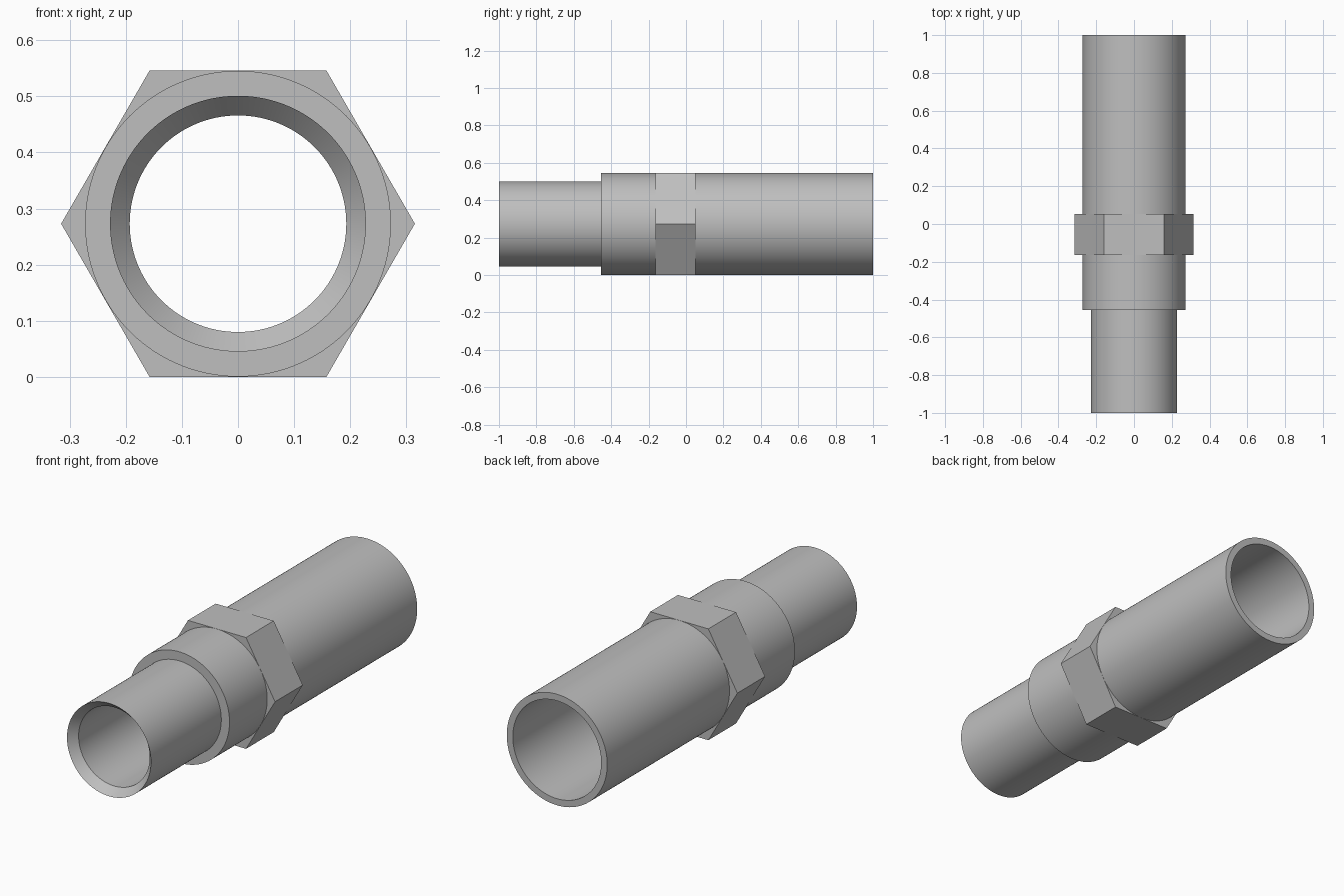
import bpy, bmesh, math

cube = bpy.data.objects.get("Cube")
if cube:
    bpy.data.objects.remove(cube, do_unlink=True)

SEGMENTS = 120
APOTHEM = 0.273      # half the width across the nut flats
TUBE_R = 0.2725      # outer radius of the large tube
AXIS_Z = APOTHEM

steel = bpy.data.materials.new("steel_grey")
steel.use_nodes = True
colour = (0.52, 0.52, 0.52, 1)
steel.diffuse_color = colour
steel.node_tree.nodes["Principled BSDF"].inputs["Base Color"].default_value = colour


def round_radius(radius, angle):
    return radius


def hex_radius(radius, angle):
    """Stretch the outer wall to a hexagon with corners at the sides."""
    if radius < APOTHEM:
        return radius
    step = math.pi / 3
    return radius / math.cos(angle % step - step / 2)


def sweep_ring(name, profile, radius_at):
    """Sweep a closed (radius, y) profile around the long axis."""
    bm = bmesh.new()
    rings = []
    for i in range(SEGMENTS):
        a = 2 * math.pi * i / SEGMENTS
        ring = []
        for radius, y in profile:
            r = radius_at(radius, a)
            ring.append(bm.verts.new((r * math.cos(a), y, AXIS_Z + r * math.sin(a))))
        rings.append(ring)
    count = len(profile)
    for i in range(SEGMENTS):
        this, nxt = rings[i], rings[(i + 1) % SEGMENTS]
        for j in range(count):
            k = (j + 1) % count
            bm.faces.new((this[j], this[k], nxt[k], nxt[j]))
    bmesh.ops.recalc_face_normals(bm, faces=bm.faces)
    mesh = bpy.data.meshes.new(name)
    bm.to_mesh(mesh)
    bm.free()
    mesh.materials.append(steel)
    obj = bpy.data.objects.new(name, mesh)
    bpy.context.collection.objects.link(obj)
    bpy.ops.object.select_all(action="DESELECT")
    obj.select_set(True)
    bpy.context.view_layer.objects.active = obj
    bpy.ops.object.shade_smooth_by_angle(angle=math.radians(25))
    return obj


# Stepped hollow body: narrow spigot with a flared mouth, wide tube behind
sweep_ring("pipe_body", [
    (0.228, -1.0), (0.228, -0.455), (TUBE_R, -0.455), (TUBE_R, 1.0),
    (0.24, 1.0), (0.24, -0.05), (0.193, -0.05), (0.193, -0.96),
], round_radius)

# Hexagonal wrench collar around the wide tube
sweep_ring("hex_collar", [
    (APOTHEM, -0.163), (APOTHEM, 0.052), (0.26, 0.052), (0.26, -0.163),
], hex_radius)
